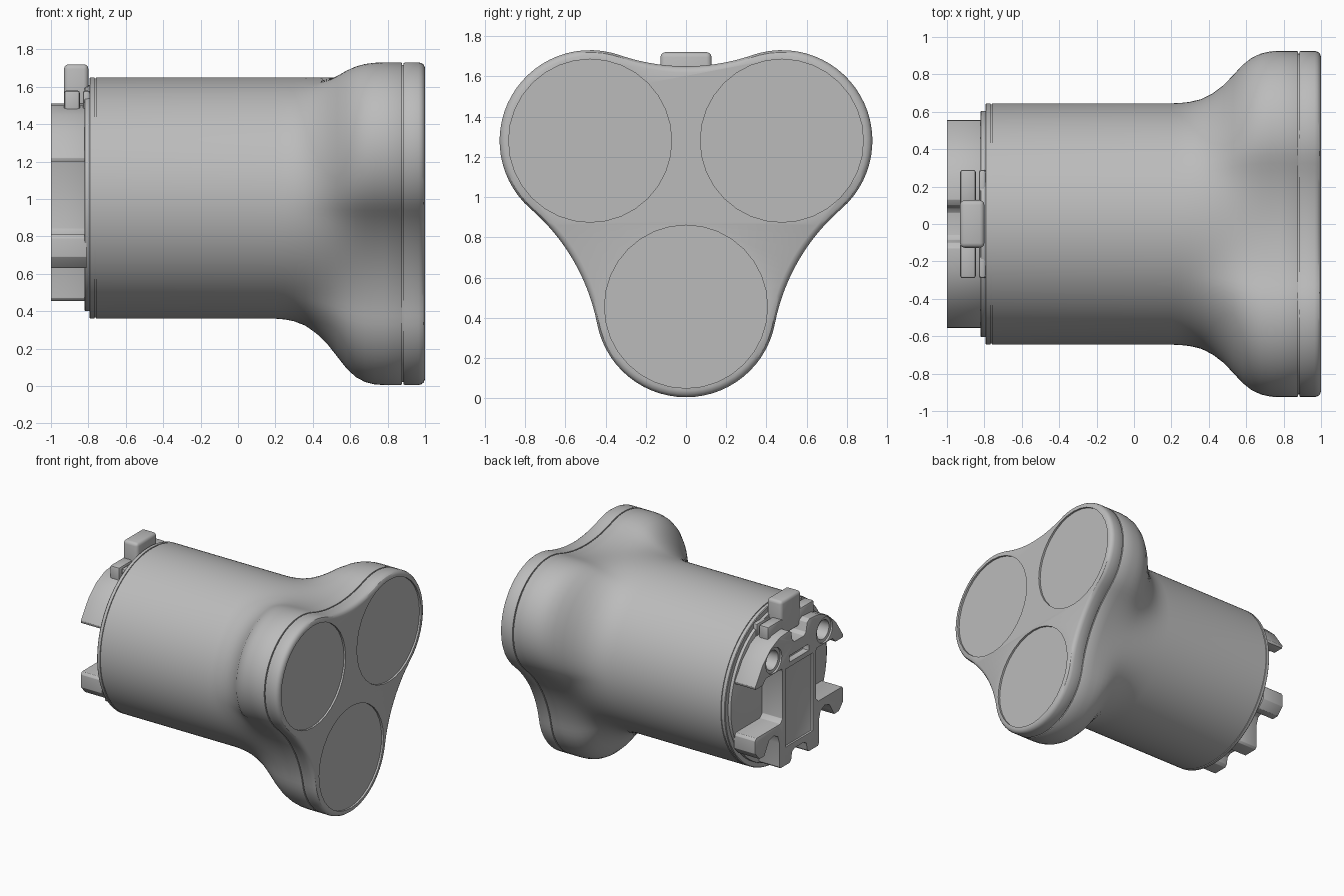
import bpy, bmesh
from math import sin, cos, pi, radians, sqrt

cube = bpy.data.objects.get("Cube")
if cube:
    bpy.data.objects.remove(cube, do_unlink=True)

grey = bpy.data.materials.new("plain_grey")
grey.use_nodes = True
COLOR = (0.5, 0.5, 0.5, 1)
grey.diffuse_color = COLOR
grey.node_tree.nodes["Principled BSDF"].inputs["Base Color"].default_value = COLOR

AXIS_Z = 1.005       # height of the main axis
TUBE, LOBE, REACH = 0.645, 0.45, 0.55
LENSES = [(REACH * cos(radians(a)), AXIS_Z + REACH * sin(radians(a))) for a in (30, 150, 270)]


def make(name, bm):
    bmesh.ops.recalc_face_normals(bm, faces=bm.faces)
    mesh = bpy.data.meshes.new(name)
    bm.to_mesh(mesh)
    bm.free()
    obj = bpy.data.objects.new(name, mesh)
    bpy.context.collection.objects.link(obj)
    mesh.materials.append(grey)
    return obj


def activate(obj):
    bpy.ops.object.select_all(action='DESELECT')
    obj.select_set(True)
    bpy.context.view_layer.objects.active = obj


def bevel(obj, width, segments=2):
    activate(obj)
    mod = obj.modifiers.new("bevel", 'BEVEL')
    mod.width, mod.segments, mod.limit_method = width, segments, 'ANGLE'
    bpy.ops.object.modifier_apply(modifier=mod.name)


def cut(obj, cutter):
    activate(obj)
    mod = obj.modifiers.new("cut", 'BOOLEAN')
    mod.operation, mod.object, mod.solver = 'DIFFERENCE', cutter, 'EXACT'
    bpy.ops.object.modifier_apply(modifier=mod.name)
    bpy.data.objects.remove(cutter, do_unlink=True)


def smooth(obj, angle=32):
    activate(obj)
    bpy.ops.object.shade_smooth_by_angle(angle=radians(angle))


def loft(name, rings):
    """Skin a list of rings and close both ends."""
    bm = bmesh.new()
    rows = [[bm.verts.new(p) for p in ring] for ring in rings]
    n = len(rows[0])
    for a, b in zip(rows, rows[1:]):
        for i in range(n):
            j = (i + 1) % n
            bm.faces.new((a[i], a[j], b[j], b[i]))
    bm.faces.new(rows[0])
    bm.faces.new(rows[-1])
    return make(name, bm)


def disc(name, y, z, r, x0, x1, n=32):
    ring = [(y + r * cos(2 * pi * i / n), z + r * sin(2 * pi * i / n)) for i in range(n)]
    return loft(name, [[(x, *p) for p in ring] for x in (x0, x1)])


def prism(name, outline, x0, x1):
    return loft(name, [[(x, *p) for p in outline] for x in (x0, x1)])


def box(name, y0, y1, z0, z1, x0, x1):
    return prism(name, [(y0, z0), (y1, z0), (y1, z1), (y0, z1)], x0, x1)


def trefoil(theta):
    """Radius of the three lobes joined by wide concave arcs."""
    phi = (theta - pi / 2) % (2 * pi / 3)
    phi = min(phi, 2 * pi / 3 - phi)
    if phi < radians(25.2):
        fillet = 1.012
        d = TUBE + fillet
        return d * cos(phi) - sqrt(fillet ** 2 - (d * sin(phi)) ** 2)
    a = pi / 3 - phi
    return REACH * cos(a) + sqrt(LOBE ** 2 - (REACH * sin(a)) ** 2)


def section(x, blend, shrink, n=144):
    pts = []
    for i in range(n):
        t = 2 * pi * i / n
        r = TUBE + blend * (trefoil(t) - TUBE) - shrink
        pts.append((x, r * cos(t), AXIS_Z + r * sin(t)))
    return pts


# Body: round tube flaring into the three-lobed head, with two seams
stations = [(-.795, 0, .005), (-.79, 0, 0), (-.767, 0, 0), (-.766, 0, .006), (-.76, 0, .006),
            (-.759, 0, 0), (.2, 0, 0), (.25, .012, 0), (.3, .04, 0), (.36, .105, 0),
            (.42, .225, 0), (.48, .39, 0), (.53, .57, 0), (.58, .75, 0), (.63, .88, 0),
            (.68, .955, 0), (.73, .99, 0), (.78, 1, 0), (.87, 1, 0), (.877, 1, .004),
            (.878, 1, .015), (.885, 1, .015), (.886, 1, .004), (.893, 1, 0), (.965, 1, 0),
            (.98, 1, .004), (.993, 1, .014), (1, 1, .032)]
body = loft("body", [section(*s) for s in stations])

# Three shallow round lens recesses
for y, z in LENSES:
    cut(body, disc("lens_cutter", y, z, .405, .985, 1.1))
smooth(body)

# Back cap
cap = disc("back_cap", 0, AXIS_Z, .605, -.82, -.78, 96)
bevel(cap, .006)
smooth(cap)

# Mounting bracket with upper ears, centre panel, lower hooks and feet
half = [(.06, 1.40), (.085, 1.42), (.1, 1.49), (.13, 1.51), (.25, 1.5), (.36, 1.45), (.46, 1.36),
        (.555, 1.22), (.55, 1.2), (.46, 1.2), (.42, 1.24), (.22, 1.24), (.21, 1.21), (.21, .84),
        (.24, .81), (.54, .81), (.555, .79), (.555, .69), (.5, .63), (.44, .63), (.41, .68),
        (.38, .73), (.32, .745), (.27, .72), (.25, .66), (.25, .47), (.235, .455), (.12, .455),
        (.1, .475), (.09, .53), (.06, .55)]
bracket = prism("mount_bracket", half + [(-y, z) for y, z in reversed(half)], -1, -.81)
for side in (1, -1):
    cut(bracket, disc("hole_cutter", side * .32, 1.345, .075, -1.1, -.83))
    cut(bracket, disc("rim_cutter", side * .32, 1.345, .1, -1.1, -.985))
cut(bracket, box("panel_cutter", -.17, .17, .6, 1.22, -1.1, -.985))
cut(bracket, box("slot_cutter", -.12, .12, 1.26, 1.31, -1.1, -.95))
bevel(bracket, .008)
smooth(bracket)

# Release latch and its side wings
latch = box("release_latch", -.127, .127, 1.44, 1.72, -.93, -.8)
bevel(latch, .025, 3)
smooth(latch)
for name, x0, x1 in (("latch_wing", -.93, -.845), ("latch_guide", -.83, -.79)):
    for label, side in (("left", 1), ("right", -1)):
        wing = box(f"{label}_{name}", *sorted((side * .1, side * .29)), 1.44, 1.58, x0, x1)
        bevel(wing, .015)
        smooth(wing)
